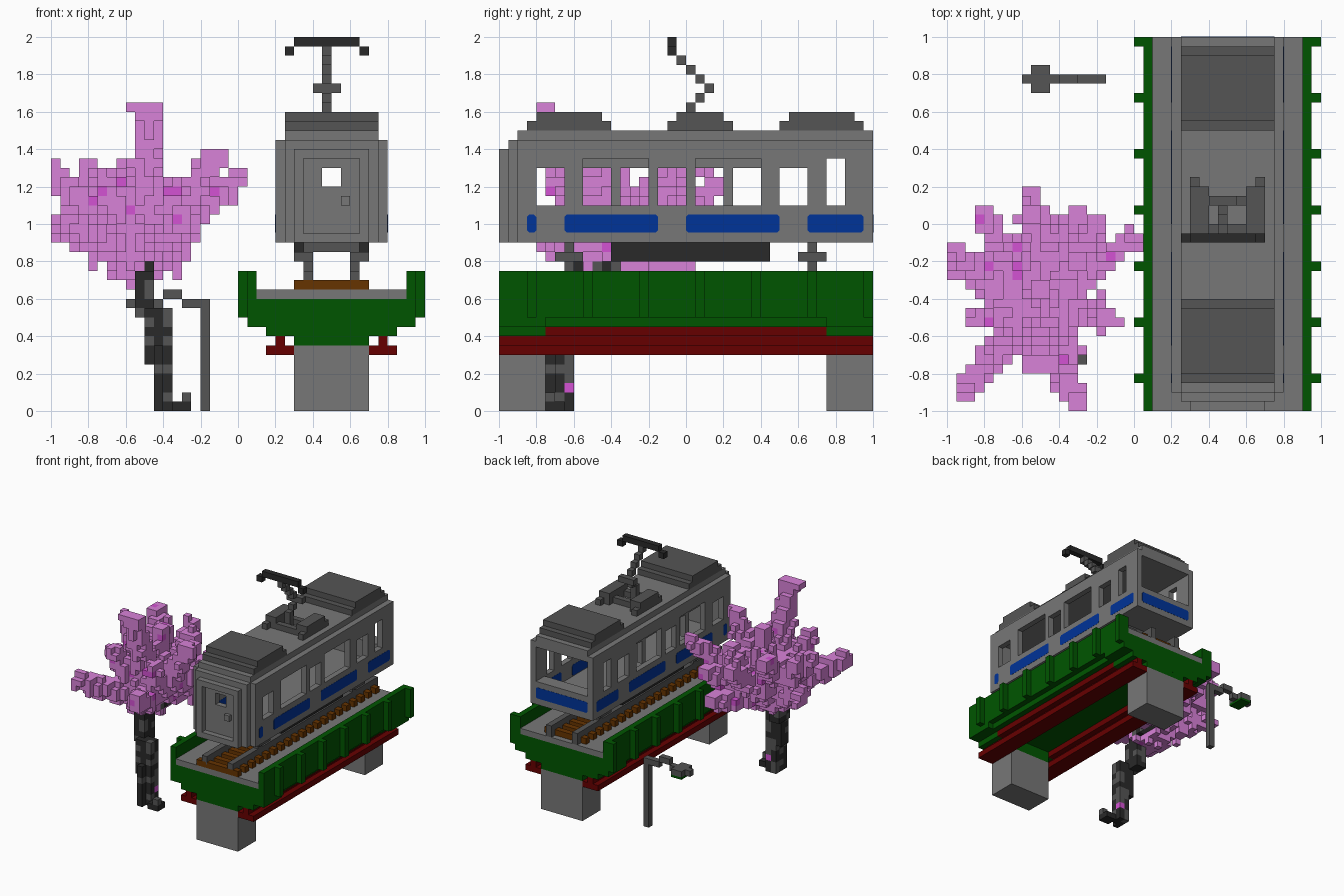
import bpy, bmesh, math, random
from mathutils import Vector

cube = bpy.data.objects.get("Cube")
if cube:
    bpy.data.objects.remove(cube, do_unlink=True)
random.seed(7)
V = 0.05  # block size


def material(name, hexcol):
    def lin(c):
        c /= 255
        return c / 12.92 if c < 0.04045 else ((c + 0.055) / 1.055) ** 2.4
    col = [lin((hexcol >> s) & 255) for s in (16, 8, 0)] + [1]
    m = bpy.data.materials.new(name)
    m.use_nodes = True
    m.diffuse_color = col
    m.node_tree.nodes["Principled BSDF"].inputs["Base Color"].default_value = col
    return m


GREY = material("light grey", 0x777777)
STEEL = material("dark grey", 0x555555)
BLACK = material("charcoal", 0x292929)
GREEN = material("deep green", 0x005500)
RED = material("dark red", 0x660000)
BROWN = material("sleeper brown", 0x663300)
BLUE = material("stripe blue", 0x003399)
PINK = material("blossom pink", 0xD982D9)
MAGENTA = material("blossom magenta", 0xD452D4)


def finish(name, bm, mats):
    me = bpy.data.meshes.new(name)
    bm.to_mesh(me)
    bm.free()
    for m in mats:
        me.materials.append(m)
    ob = bpy.data.objects.new(name, me)
    bpy.context.collection.objects.link(ob)
    return ob


def boxes(name, mat, parts, chamfer=None):
    """One object from boxes (x0, x1, y0, y1, z0, z1); chamfer=axis cuts the edges along it."""
    bm = bmesh.new()
    for x0, x1, y0, y1, z0, z1 in parts:
        vs = bmesh.ops.create_cube(bm, size=1)["verts"]
        for v in vs:
            v.co = Vector(((x0 + x1) / 2 + v.co.x * (x1 - x0),
                           (y0 + y1) / 2 + v.co.y * (y1 - y0),
                           (z0 + z1) / 2 + v.co.z * (z1 - z0)))
    if chamfer is not None:
        edges = [e for e in bm.edges
                 if abs((e.verts[0].co - e.verts[1].co).normalized()[chamfer]) > 0.9]
        bmesh.ops.bevel(bm, geom=edges, offset=0.012, segments=1, affect='EDGES')
    return finish(name, bm, [mat])


def mirror(parts, c=0.5):
    """Add copies mirrored across the plane x = c."""
    return parts + [(2 * c - p[1], 2 * c - p[0], *p[2:]) for p in parts]


def ring(x0, x1, z0, z1, hx0, hx1, hz0, hz1, y0, y1):
    """Upright panel with a rectangular opening."""
    return [(x0, hx0, y0, y1, z0, z1), (hx1, x1, y0, y1, z0, z1),
            (hx0, hx1, y0, y1, z0, hz0), (hx0, hx1, y0, y1, hz1, z1)]


def voxels(name, cells, mats):
    """Outer faces of a set of blocks; cells maps a grid cell to a material index."""
    bm = bmesh.new()
    verts = {}
    for c, mi in cells.items():
        for a in range(3):
            u, w = (a + 1) % 3, (a + 2) % 3
            for s in (0, 1):
                n = list(c)
                n[a] += 2 * s - 1
                if tuple(n) in cells:
                    continue
                loop = []
                for du, dw in ((0, 0), (1, 0), (1, 1), (0, 1)):
                    p = list(c)
                    p[a] += s
                    p[u] += du
                    p[w] += dw
                    p = tuple(p)
                    if p not in verts:
                        verts[p] = bm.verts.new([q * V for q in p])
                    loop.append(verts[p])
                bm.faces.new(loop if s else loop[::-1]).material_index = mi
    return finish(name, bm, mats)


# Bridge: piers, beams, deck and ribbed side walls
ends = [(-1, -0.75), (0.75, 1)]
boxes("bridge_piers", GREY, [(0.3, 0.7, a, b, 0, 0.35) for a, b in ends])
boxes("bridge_beams", RED, mirror([(0.15, 0.3, -1, 1, 0.3, 0.35), (0.2, 0.25, -1, 1, 0.35, 0.4),
                                   (0.15, 0.3, -0.75, 0.75, 0.4, 0.45)]))
girder = [(0.05, 0.95, -1, 1, 0.5, 0.6), (0.1, 0.9, -0.75, 0.75, 0.45, 0.5)]
for a, b in ends:
    girder += [(0.05, 0.95, a, b, 0.45, 0.5), (0.15, 0.85, a, b, 0.4, 0.45), (0.3, 0.7, a, b, 0.35, 0.4)]
boxes("bridge_girder", GREEN, girder)
boxes("bridge_walls", GREEN, mirror([(0.05, 0.1, -1, 1, 0.6, 0.75)]))
boxes("bridge_ribs", GREEN, mirror([(0, 0.05, -0.85 + 0.3 * i, -0.8 + 0.3 * i, 0.5, 0.75) for i in range(7)]))
boxes("deck_top", GREY, [(0.1, 0.9, -1, 1, 0.6, 0.65)])

# Track
boxes("sleepers", BROWN, [(0.3, 0.7, -1 + 0.1 * i, -0.95 + 0.1 * i, 0.65, 0.7) for i in range(20)])
boxes("rails", STEEL, mirror([(0.35, 0.4, -1, 1, 0.65, 0.75)]))

# Running gear
wheels = []
for y in (-0.625, 0.675):
    wheels += [(0.35, 0.4, y - 0.025, y + 0.025, 0.75, 0.9), (0.3, 0.4, y - 0.075, y + 0.075, 0.8, 0.85)]
boxes("wheels", STEEL, mirror(wheels))
boxes("bogie_bolsters", STEEL, [(0.4, 0.6, y - 0.025, y + 0.025, 0.85, 0.9) for y in (-0.625, 0.675)])
boxes("underfloor_boxes", BLACK, mirror([(0.3, 0.4, -0.4, 0.45, 0.8, 0.9)]) + [(0.4, 0.6, -0.4, 0.45, 0.85, 0.9)])

# Car side walls, built around the window openings (y0, y1, top)
openings = [(-0.8, -0.65, 1.3), (-0.55, -0.2, 1.35), (-0.15, 0, 1.3),
            (0.05, 0.4, 1.35), (0.5, 0.65, 1.3), (0.75, 0.85, 1.35)]
wall = [(0.2, 0.25, -0.9, 1, 0.9, 1.1), (0.2, 0.25, -0.9, 1, 1.35, 1.45)]
y = -0.9
for y0, y1, top in openings:
    wall.append((0.2, 0.25, y, y0, 1.1, 1.35))
    if top < 1.35:
        wall.append((0.2, 0.25, y0, y1, top, 1.35))
    y = y1
wall.append((0.2, 0.25, y, 1, 1.1, 1.35))
boxes("car_side_walls", GREY, mirror(wall))

# Set-back frames inside the double windows of the right-hand wall
frames = []
for y0 in (-0.55, 0.05):
    frames += [(0.25, 0.3, y0, y0 + 0.35, 1.3, 1.35), (0.25, 0.3, y0 + 0.15, y0 + 0.2, 1.1, 1.3)]
boxes("double_window_frames", GREY, frames)

# Car floor, roof and stepped ends
boxes("car_floor", GREY, [(0.25, 0.75, -0.9, 0.95, 0.9, 0.95)])
boxes("car_roof", GREY, [(0.25, 0.75, -0.9, 1, 1.4, 1.5)])
boxes("car_front", GREY, ring(0.25, 0.75, 0.9, 1.45, 0.45, 0.55, 1.2, 1.3, -0.95, -0.9))
boxes("front_door_frame", GREY, ring(0.3, 0.7, 0.9, 1.4, 0.35, 0.65, 0.95, 1.35, -1, -0.95))
boxes("front_door_handle", GREY, [(0.55, 0.6, -0.98, -0.95, 1.1, 1.15)])
boxes("car_back", GREY, [(0.25, 0.75, 0.95, 1, 0.9, 1.1)])
boxes("driver_desk", GREY, [(0.25, 0.75, 0.88, 0.95, 0.95, 1.1)])

# Blue stripes
spans = [(-0.85, -0.8), (-0.65, -0.15), (0, 0.5), (0.65, 0.95)]
boxes("side_stripes", BLUE, mirror([(0.1985, 0.2515, a, b, 0.955, 1.05) for a, b in spans]), chamfer=0)
boxes("back_stripe", BLUE, [(0.25, 0.75, 0.996, 1.0015, 0.955, 1.05)], chamfer=1)

# Roof units and pantograph
units = []
for a, b in ((-0.85, -0.4), (0.5, 0.95)):
    units += [(0.25, 0.75, a, b, 1.5, 1.55), (0.25, 0.75, a + 0.05, b - 0.05, 1.55, 1.6)]
boxes("roof_units", STEEL, units)
boxes("pantograph_base", STEEL, mirror(
    [(0.3, 0.35, -0.1, 0.25, 1.5, 1.55), (0.35, 0.4, -0.05, 0.2, 1.5, 1.6),
     (0.3, 0.35, -0.05, 0.2, 1.55, 1.6)])
    + [(0.4, 0.6, 0.1, 0.15, 1.5, 1.55), (0.4, 0.6, -0.05, 0, 1.5, 1.55), (0.45, 0.5, 0, 0.05, 1.5, 1.6)])
arm = []
for i, y in enumerate((0, 0.05, 0.1, 0.05, 0, -0.05, -0.1)):
    z = 1.6 + V * i
    arm.append((0.45, 0.5, y, y + V, z, z + V))
arm.append((0.4, 0.55, 0.1, 0.15, 1.7, 1.75))
boxes("pantograph_arm", STEEL, arm)
boxes("pantograph_bar", BLACK, [(0.3, 0.65, -0.1, -0.05, 1.95, 2)]
      + mirror([(0.25, 0.3, -0.1, -0.05, 1.9, 1.95)], 0.475))

# Street lamp
boxes("lamp_post", STEEL, [(-0.2, -0.15, 0.75, 0.8, 0, 0.6), (-0.3, -0.2, 0.75, 0.8, 0.55, 0.6),
                           (-0.4, -0.3, 0.75, 0.8, 0.6, 0.65), (-0.6, -0.4, 0.75, 0.8, 0.55, 0.6),
                           (-0.55, -0.45, 0.7, 0.85, 0.55, 0.6)])
boxes("lamp_glass", GREEN, [(-0.55, -0.45, 0.7, 0.85, 0.53, 0.55)])

# Tree trunk: leaning stack of blocks (cell ranges x, y, z) with bark patches
trunk = {}
for x0, x1, y0, y1, z0, z1 in [(-9, -7, -14, -12, 0, 10), (-9, -8, -15, -14, 0, 7), (-7, -5, -15, -13, 0, 1),
                               (-6, -5, -15, -14, 1, 2), (-10, -7, -14, -12, 5, 11), (-11, -9, -13, -10, 10, 15),
                               (-10, -9, -12, -10, 15, 17), (-9, -8, -10, -5, 15, 16)]:
    for i in range(x0, x1):
        for j in range(y0, y1):
            for k in range(z0, z1):
                trunk[i, j, k] = 1 if random.random() < 0.28 else 0
trunk[-8, -13, 2] = 2
voxels("tree_trunk", trunk, [BLACK, STEEL, MAGENTA])

# Blossom: ragged core plus branches reaching out to their tips
crown = set()


def blob(c, r):
    lo = [math.floor((c[a] - r[a]) / V) for a in range(3)]
    hi = [math.ceil((c[a] + r[a]) / V) for a in range(3)]
    for i in range(max(lo[0], -20), hi[0]):
        for j in range(max(lo[1], -20), hi[1]):
            for k in range(lo[2], min(hi[2], 33)):
                d = sum((((n + 0.5) * V - c[a]) / r[a]) ** 2 for a, n in enumerate((i, j, k)))
                if d < random.uniform(0.65, 1.05):
                    crown.add((i, j, k))


root = Vector((-0.52, -0.46, 0.86))
blob((-0.52, -0.36, 1.0), (0.28, 0.33, 0.22))
blob((-0.56, -0.44, 0.78), (0.16, 0.2, 0.11))
tips = [(-0.02, -0.08, 1.23), (-0.13, -0.5, 1.35), (-0.55, 0.16, 1.2), (-0.8, 0.04, 1.32), (-0.97, -0.14, 1.25),
        (-0.2, 0.0, 1.05), (-0.91, -0.88, 1.02), (-0.3, -0.96, 1.03), (-0.475, -0.75, 1.6),
        (-0.5, -0.35, 1.34), (-0.82, -0.5, 1.12), (-0.3, 0.06, 0.84), (-0.95, -0.22, 0.97),
        (-0.72, -0.68, 1.24), (-0.33, -0.68, 1.2), (-0.42, -0.02, 1.22), (-0.62, -0.12, 1.26),
        (-0.3, -0.2, 1.2)]
for t in tips:
    for s in range(15):
        f = s / 14
        c = root.lerp(Vector(t), f)
        c.z -= 0.12 * f * (1 - f)
        r = 0.125 - 0.055 * f
        blob(c, (r, r, r))
# Loose petals standing out of the surface
for c in sorted(crown):
    if random.random() < 0.07:
        n = list(c)
        n[random.randrange(3)] += random.choice((-1, 1))
        if -20 <= n[0] < 1 and n[1] >= -20 and 13 <= n[2] < 33:
            crown.add(tuple(n))
voxels("tree_blossom", {c: int(random.random() < 0.03) for c in sorted(crown)}, [PINK, MAGENTA])
